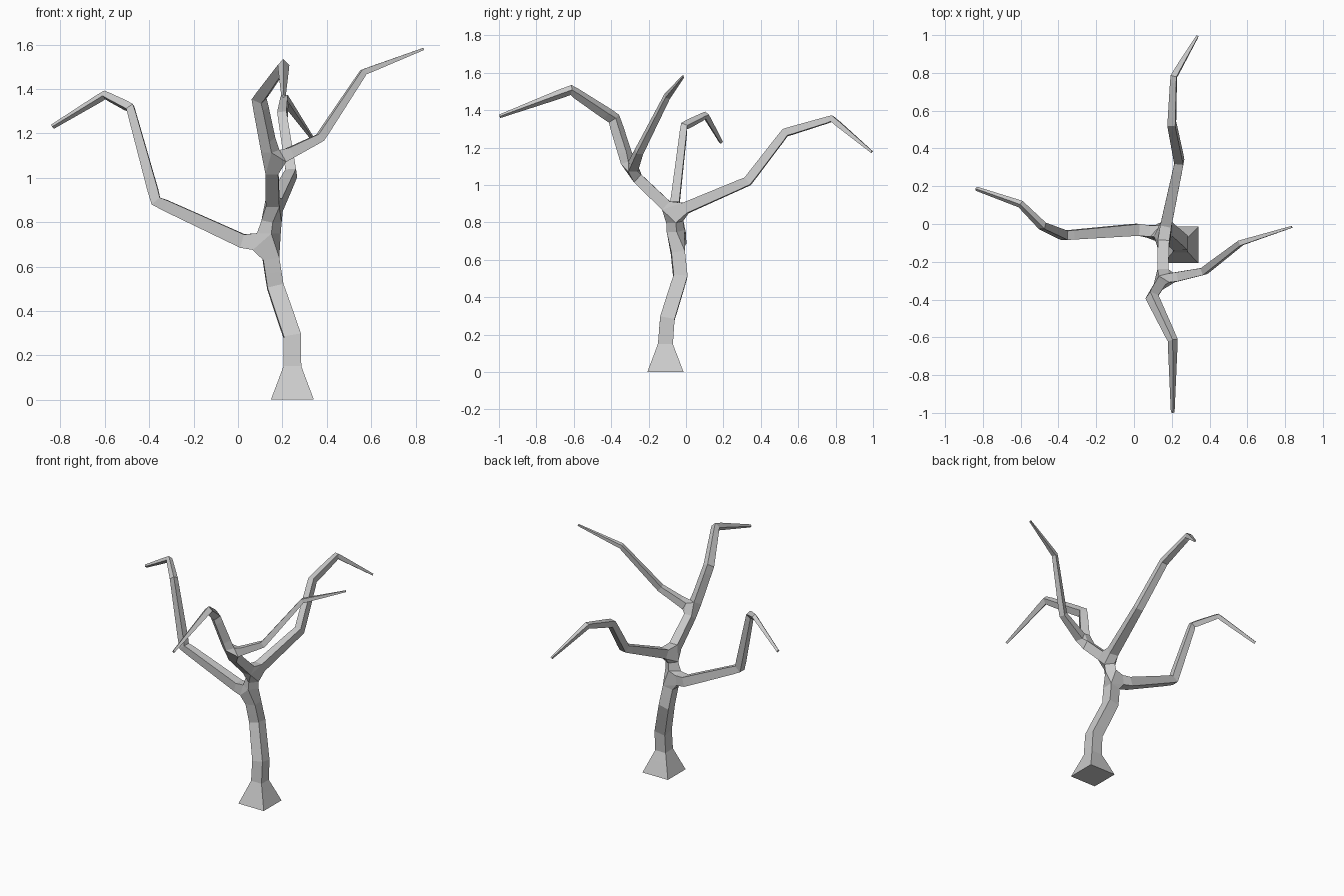
import bpy

# Each limb is a path of (x, y, z, half-width); limbs start from a shared joint
LIMBS = {
    "trunk": (None, [(0.245, -0.11, 0, 0.097), (0.245, -0.11, 0.15, 0.04),
                     (0.245, -0.10, 0.285, 0.039), (0.168, -0.03, 0.51, 0.037),
                     (0.138, -0.05, 0.70, 0.036)]),
    "fork": ("trunk", [(0.157, -0.065, 0.85, 0.031)]),
    "upper": ("fork", [(0.152, -0.295, 1.07, 0.028)]),
    "left_branch": ("trunk", [(0.02, -0.03, 0.715, 0.031), (-0.37, -0.06, 0.895, 0.024),
                              (-0.485, -0.01, 1.315, 0.018), (-0.60, 0.105, 1.373, 0.014),
                              (-0.835, 0.187, 1.23, 0.008)]),
    "back_branch": ("fork", [(0.24, 0.33, 1.02, 0.024), (0.20, 0.53, 1.28, 0.021),
                             (0.21, 0.78, 1.355, 0.016), (0.335, 0.993, 1.177, 0.006)]),
    "front_branch": ("upper", [(0.095, -0.385, 1.355, 0.025), (0.205, -0.615, 1.508, 0.019),
                               (0.205, -0.997, 1.367, 0.007)]),
    "right_branch": ("upper", [(0.37, -0.25, 1.18, 0.019), (0.565, -0.10, 1.475, 0.014),
                               (0.836, -0.015, 1.58, 0.005)]),
}

# Join the limb paths into one branching skeleton
points, edges, ends = [], [], {}
for name, (parent, path) in LIMBS.items():
    last = ends.get(parent)
    for p in path:
        points.append(p)
        if last is not None:
            edges.append((last, len(points) - 1))
        last = len(points) - 1
    ends[name] = last

mesh = bpy.data.meshes.new("bare_tree")
mesh.from_pydata([p[:3] for p in points], edges, [])
tree = bpy.data.objects.new("bare_tree", mesh)
bpy.context.collection.objects.link(tree)

# Four-sided skin around the skeleton, rooted at the trunk base
skin = tree.modifiers.new("Skin", 'SKIN')
skin.branch_smoothing = 0
skin.use_smooth_shade = False
for i, (sv, p) in enumerate(zip(mesh.skin_vertices[0].data, points)):
    sv.radius = (p[3], p[3])
    sv.use_root = i == 0
